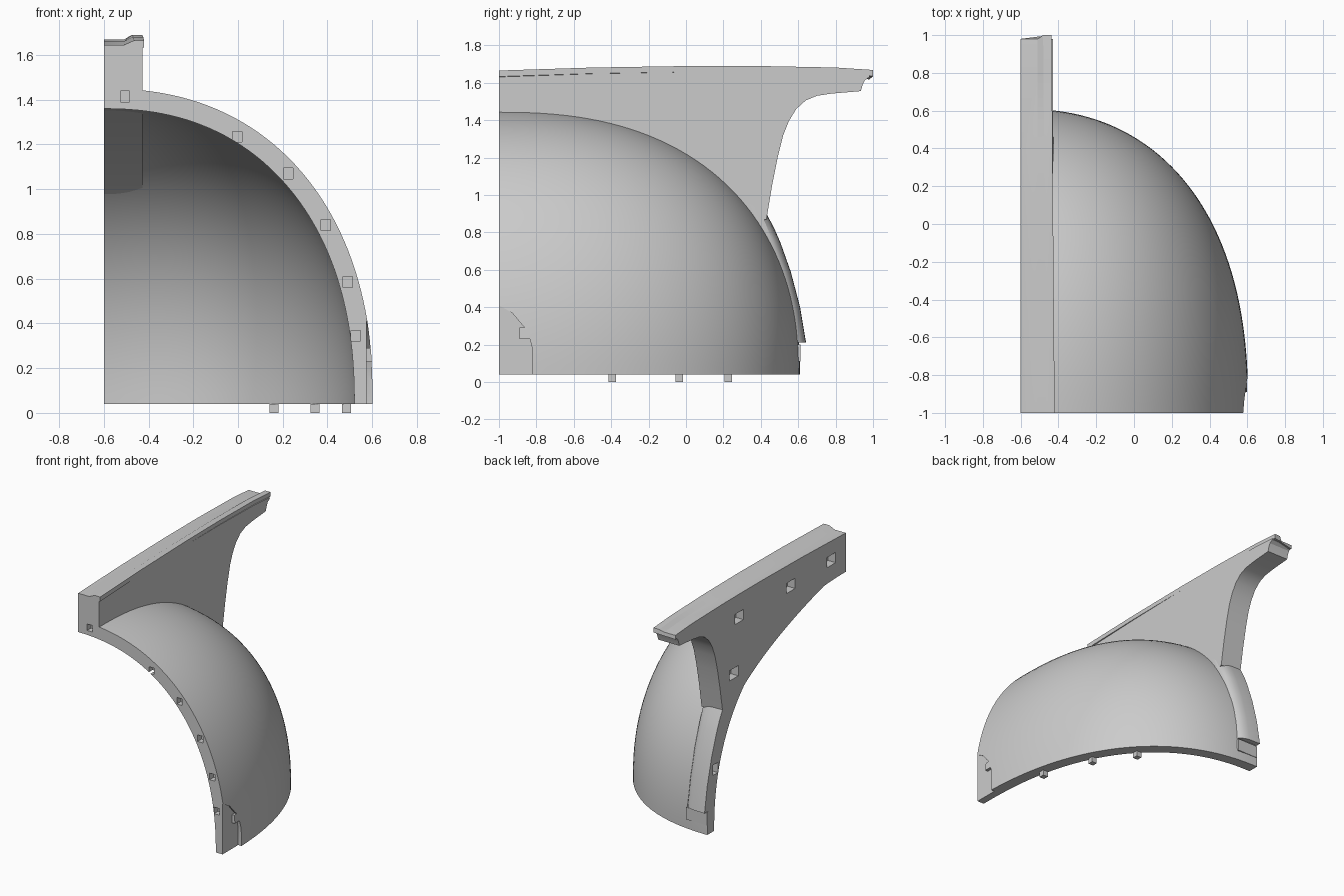
import bpy, bmesh, math
from mathutils import Vector

cube = bpy.data.objects.get("Cube")
if cube:
    bpy.data.objects.remove(cube)

grey = bpy.data.materials.new("plain grey")
grey.use_nodes = True
COLOUR = (0.6, 0.6, 0.6, 1)
grey.diffuse_color = COLOUR
grey.node_tree.nodes["Principled BSDF"].inputs["Base Color"].default_value = COLOUR

CORNER = Vector((-0.6, -1, 0.04))   # centre of the dome, on both cut planes
OUTER, MIDDLE, INNER = (1.205, 1.61, 1.41), (1.16, 1.57, 1.37), (1.12, 1.53, 1.32)
POWERS = (2.25, 2.4, 2.25)          # fuller than an ellipsoid, most of all lengthwise
QUARTER = math.pi / 2


def finish(name, bm):
    bmesh.ops.remove_doubles(bm, verts=bm.verts, dist=1e-5)
    bmesh.ops.recalc_face_normals(bm, faces=bm.faces)
    mesh = bpy.data.meshes.new(name)
    bm.to_mesh(mesh)
    bm.free()
    mesh.materials.append(grey)
    obj = bpy.data.objects.new(name, mesh)
    bpy.context.collection.objects.link(obj)
    return obj


def loft(name, rings):
    """Closed solid through equal rings of points, capped at both ends."""
    bm = bmesh.new()
    loops = [[bm.verts.new(p) for p in ring] for ring in rings]
    n = len(loops[0])
    for a, b in zip(loops, loops[1:]):
        for i in range(n):
            j = (i + 1) % n
            bm.faces.new((a[i], a[j], b[j], b[i]))
    bm.faces.new(loops[0])
    bm.faces.new(loops[-1])
    return finish(name, bm)


def prism(name, outline, x0, x1):
    return loft(name, [[(x, y, z) for y, z in outline] for x in (x0, x1)])


def box(name, centre, size):
    x, y, z = centre
    w, d, h = (s / 2 for s in size)
    return prism(name, [(y - d, z - h), (y + d, z - h), (y + d, z + h), (y - d, z + h)], x - w, x + w)


def dome(tilt, turn, radii, scale=1):
    """Point on the rounded dome; tilt rises to the top, turn goes front to back."""
    d = (math.cos(tilt) * math.cos(turn), math.cos(tilt) * math.sin(turn), math.sin(tilt))
    low, high = 0.9, 1.5
    for _ in range(24):
        r = (low + high) / 2
        if sum(abs(c * r) ** p for c, p in zip(d, POWERS)) < 1:
            low = r
        else:
            high = r
    return CORNER + Vector([c * low * s * scale for c, s in zip(d, radii)])


# Shell: one octant of a thick rounded dome
N = 48
bm = bmesh.new()


def skin(radii):
    return [[bm.verts.new(dome(i / N * QUARTER, j / N * QUARTER, radii)) for j in range(N + 1)]
            for i in range(N + 1)]


out, inn = skin(OUTER), skin(INNER)
for g in (out, inn):
    for i in range(N):
        for j in range(N):
            bm.faces.new((g[i][j], g[i][j + 1], g[i + 1][j + 1], g[i + 1][j]))
for k in range(N):
    bm.faces.new((out[0][k], out[0][k + 1], inn[0][k + 1], inn[0][k]))
    for side in (0, N):
        bm.faces.new((out[k][side], out[k + 1][side], inn[k + 1][side], inn[k][side]))
shell = finish("dome_shell", bm)

# Crest: upright slab with a swept rear edge, its underside bulging a little inside the dome
crest_line = [(-1, 1.645), (-0.5, 1.661), (0, 1.669), (0.4, 1.669), (0.8, 1.661), (0.98, 1.648)]
rear_edge = [(0.98, 1.63), (0.955, 1.612), (0.943, 1.585), (0.935, 1.555), (0.78, 1.542), (0.7, 1.53),
             (0.64, 1.505), (0.59, 1.46), (0.55, 1.395), (0.52, 1.32), (0.49, 1.2), (0.46, 1.05), (0.43, 0.87)]
arch = []
for i in range(25):
    f = i / 24
    p = dome(0.6 + (QUARTER - 0.6) * f, QUARTER, MIDDLE, 1 - 0.07 * math.sin(math.pi * f))
    arch.append((p.y, p.z))
crest = prism("crest", [(y, z - 0.01) for y, z in crest_line] + rear_edge + arch, -0.6, -0.428)

# Crest rim: cap with a gently raised outer lip
rim_section = [(-0.6, -0.03), (-0.6, 0), (-0.51, 0), (-0.465, 0.02), (-0.42, 0.02), (-0.42, -0.012), (-0.43, -0.015)]
rings = []
for y, z in crest_line:
    ring = []
    for x, dz in rim_section:
        taper = 0.008 * (y + 1) if x > -0.5 else 0
        tip = 0.02 if y > 0.9 and x > -0.48 else 0
        ring.append((x - taper, y + tip, z + dz))
    rings.append(ring)
loft("crest_rim", rings)

# Rear rib: rounded strip continuing the crest down the back; the third number tilts its section
rib_path = [(0.43, 0.9, 0.6), (0.47, 0.825, 0.5), (0.505, 0.745, 0.4), (0.56, 0.59, 0.25),
            (0.61, 0.4, 0.1), (0.642, 0.21, 0)]
rib_section = [(-0.6, -0.1), (-0.6, 0), (-0.51, -0.002), (-0.475, -0.01), (-0.448, -0.025),
               (-0.431, -0.045), (-0.425, -0.07), (-0.425, -0.1)]
rib = loft("rear_rib", [[(x, y + dy, z - dy * lean) for x, dy in rib_section] for y, z, lean in rib_path])
box("rear_catch", (-0.515, 0.58, 0.155), (0.17, 0.064, 0.09))

# Locating pegs under the rim
for i, (x, y) in enumerate([(0.485, -0.395), (0.345, -0.035), (0.16, 0.225)]):
    box(f"peg_{i + 1}", (x, y, 0.02), (0.04, 0.04, 0.04))

# Square sockets in the two joining faces, and the recess at the front lower corner
cutters = [box("socket_cutter", (x, -1, z), (0.042, 0.09, 0.048)) for x, z in
           [(-0.505, 1.415), (-0.003, 1.235), (0.225, 1.07), (0.393, 0.84), (0.491, 0.585), (0.527, 0.345)]]
cutters += [box("socket_cutter", (-0.6, y, z), (0.12, w, 0.075)) for y, z, w in
            [(-0.83, 1.51, 0.1), (-0.36, 1.5, 0.1), (0.24, 1.5, 0.1), (0.3, 1.11, 0.1), (0.515, 0.49, 0.055)]]
ear = [(-1.05, 0.42), (-1, 0.41), (-0.93, 0.37), (-0.88, 0.31), (-0.86, 0.29), (-0.89, 0.29), (-0.89, 0.23),
       (-0.835, 0.23), (-0.82, 0.17), (-0.82, 0), (-1.05, 0)]
cutters.append(prism("ear_cutter", ear, 0.575, 0.75))

for target in (shell, crest, rib):
    bpy.context.view_layer.objects.active = target
    for cutter in cutters:
        mod = target.modifiers.new("cut", "BOOLEAN")
        mod.operation, mod.solver, mod.object = "DIFFERENCE", "EXACT", cutter
        bpy.ops.object.modifier_apply(modifier=mod.name)
for cutter in cutters:
    bpy.data.objects.remove(cutter)

# Smooth the curves, keep the edges sharp
for obj in bpy.context.scene.objects:
    obj.select_set(obj.type == "MESH")
bpy.context.view_layer.objects.active = shell
bpy.ops.object.shade_smooth_by_angle(angle=math.radians(30))
